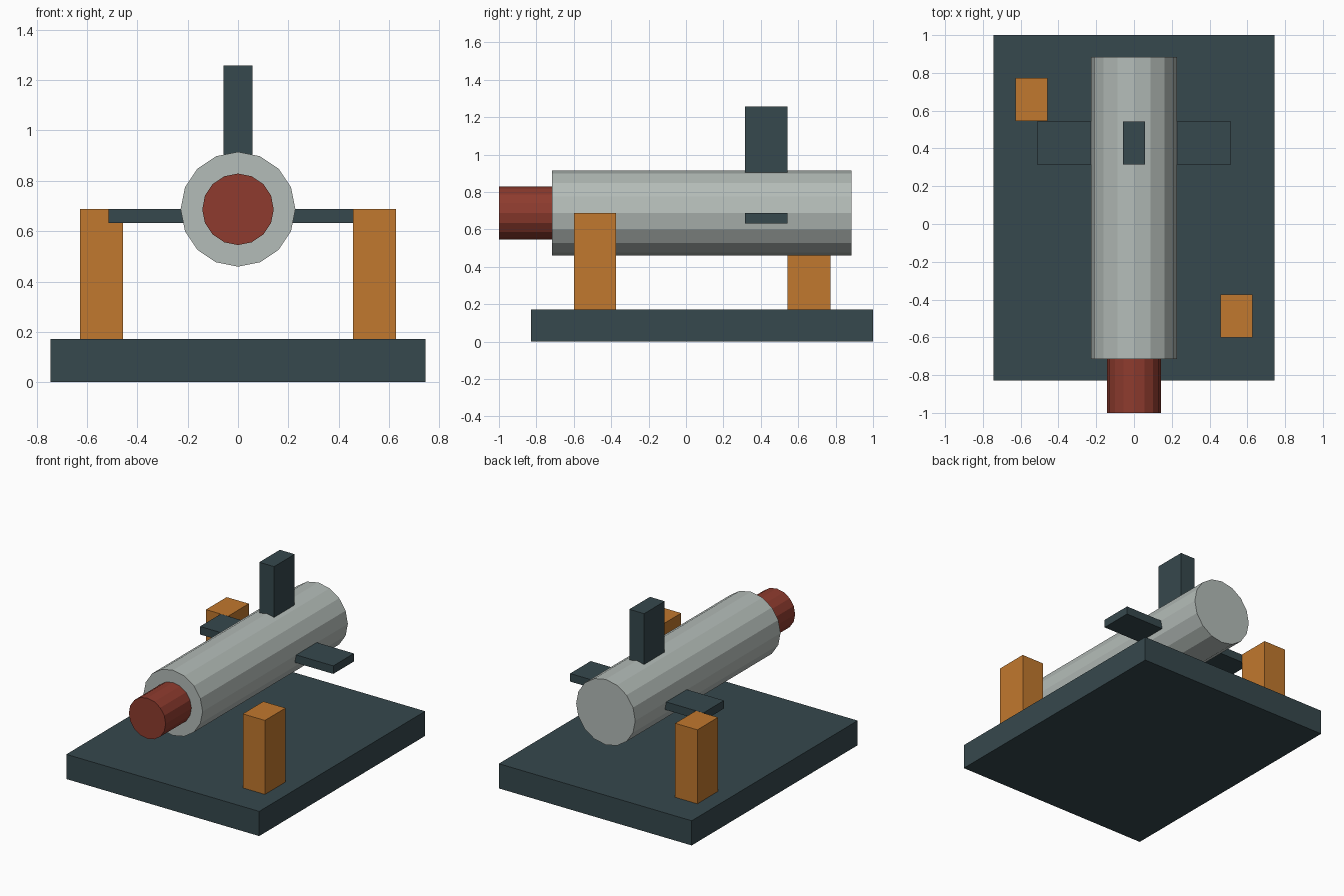
import bpy, math

if "Cube" in bpy.data.objects:
    bpy.data.objects.remove(bpy.data.objects["Cube"])


def material(name, rgb):
    # sRGB 0-255 to linear
    lin = [((c / 255 + 0.055) / 1.055) ** 2.4 for c in rgb]
    m = bpy.data.materials.new(name)
    m.diffuse_color = (*lin, 1)
    m.use_nodes = True
    m.node_tree.nodes["Principled BSDF"].inputs["Base Color"].default_value = m.diffuse_color
    return m


slate = material("dark slate", (54, 72, 77))
grey = material("light grey", (180, 188, 184))
red = material("brick red", (142, 59, 46))
orange = material("orange", (193, 120, 46))


def box(name, mat, x, y, z):
    # Box from (min, max) ranges
    bpy.ops.mesh.primitive_cube_add(size=1)
    o = bpy.context.object
    o.name = name
    for v in o.data.vertices:
        for i, (a, b) in enumerate((x, y, z)):
            v.co[i] = a if v.co[i] < 0 else b
    o.data.materials.append(mat)
    return o


def tube(name, mat, radius, y0, y1, z):
    # 16-sided solid cylinder lying along y, with a vertex at the top
    bpy.ops.mesh.primitive_cylinder_add(
        vertices=16, radius=radius, depth=y1 - y0,
        location=(0, (y0 + y1) / 2, z), rotation=(math.pi / 2, 0, 0))
    o = bpy.context.object
    o.name = name
    o.data.materials.append(mat)
    return o


AXIS = 0.687
FIN_Y = (0.316, 0.543)

# Base slab
box("base", slate, (-0.744, 0.744), (-0.829, 1.0), (0, 0.172))

# Main body and nose
tube("body", grey, 0.228, -0.716, 0.885, AXIS)
tube("nose", red, 0.142, -1.0, -0.716, AXIS)

# Upright fin and side fins
box("top_fin", slate, (-0.057, 0.057), FIN_Y, (0.88, 1.258))
for side, x in (("left", (-0.514, -0.2)), ("right", (0.2, 0.514))):
    box(side + "_fin", slate, x, FIN_Y, (0.632, 0.688))

# Two diagonal posts on the base
box("left_post", orange, (-0.628, -0.457), (0.544, 0.772), (0.172, 0.688))
box("right_post", orange, (0.457, 0.628), (-0.6, -0.373), (0.172, 0.688))
